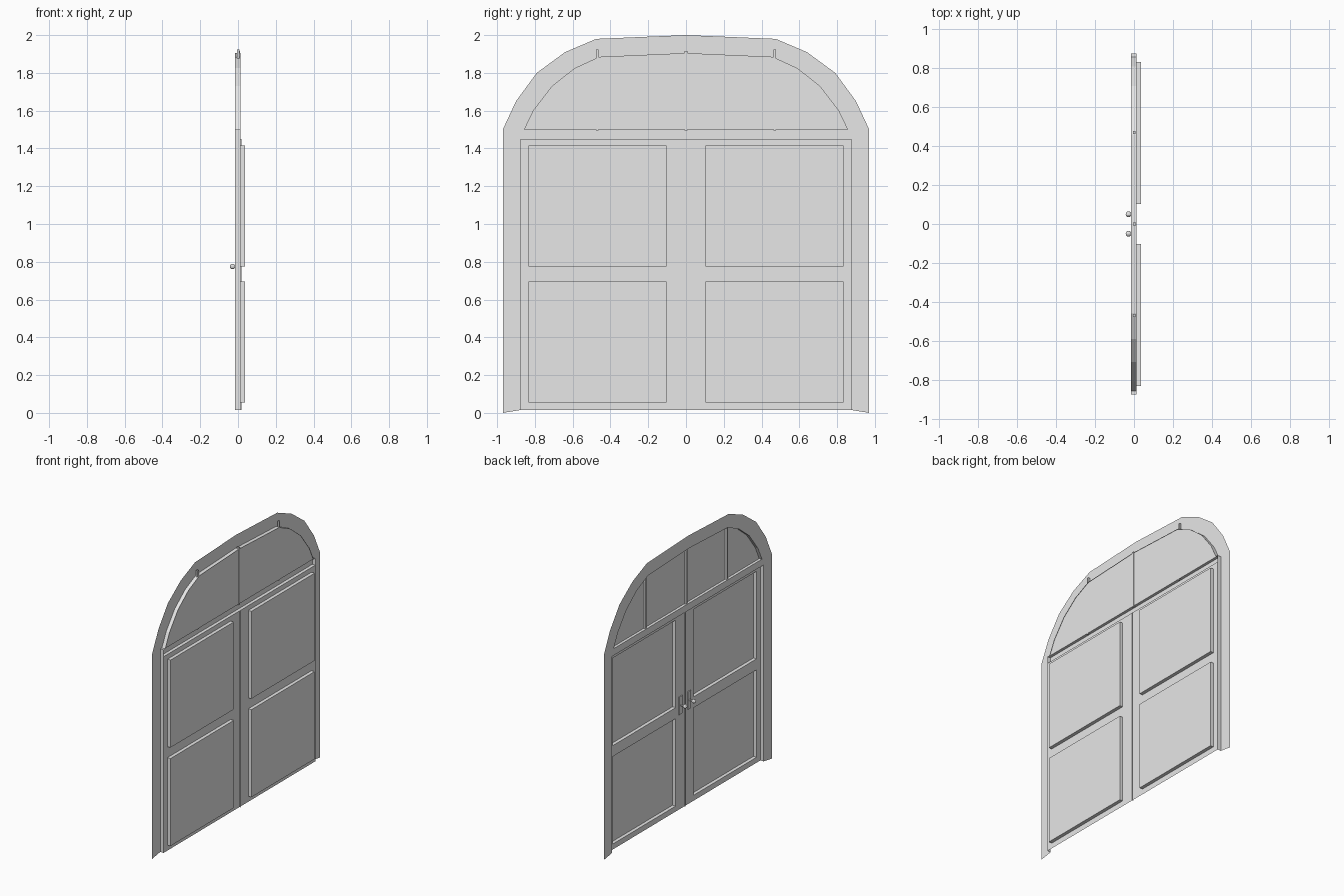
import bpy
import bmesh
from mathutils import Matrix

if "Cube" in bpy.data.objects:
    bpy.data.objects.remove(bpy.data.objects["Cube"], do_unlink=True)

grey = bpy.data.materials.new("plain_grey")
grey.use_nodes = True
grey.diffuse_color = (0.8, 0.8, 0.8, 1)
grey.node_tree.nodes["Principled BSDF"].inputs["Base Color"].default_value = (0.8, 0.8, 0.8, 1)

BACK, GLASS, DOOR = -0.015, 0.008, 0.012   # depths along x
SILL, HEAD, SPRING = 0.015, 1.45, 1.5      # heights
JAMB = 0.877                               # half width of the opening


def finish(name, bm):
    bmesh.ops.remove_doubles(bm, verts=bm.verts, dist=0.0001)
    mesh = bpy.data.meshes.new(name)
    bm.to_mesh(mesh)
    bm.free()
    mesh.materials.append(grey)
    obj = bpy.data.objects.new(name, mesh)
    bpy.context.collection.objects.link(obj)
    return obj


def both_sides(half):
    """Mirror a half outline that ends on the centre line."""
    return half + [(-y, z) for y, z in reversed(half[:-1])]


def strip(name, path_a, xa, path_b, xb):
    """Sheet of quads joining two outlines at two depths."""
    bm = bmesh.new()
    a = [bm.verts.new((xa, y, z)) for y, z in path_a]
    b = [bm.verts.new((xb, y, z)) for y, z in path_b]
    for i in range(len(a) - 1):
        bm.faces.new((a[i], a[i + 1], b[i + 1], b[i]))
    return finish(name, bm)


def box(name, x0, x1, y0, y1, z0, z1):
    bm = bmesh.new()
    bmesh.ops.create_cube(bm, size=1)
    for v in bm.verts:
        v.co = (x1 if v.co.x > 0 else x0, y1 if v.co.y > 0 else y0, z1 if v.co.z > 0 else z0)
    return finish(name, bm)


# Arched frame: a flat surround and the reveal running inward from it
outer = both_sides([(0.97, 0), (0.97, SPRING), (0.97, SPRING), (0.9, 1.65), (0.79, 1.8),
                    (0.64, 1.91), (0.475, 1.98), (0, 2)])
inner = both_sides([(JAMB, SILL), (JAMB, SPRING), (0.858, SPRING), (0.81, 1.6), (0.71, 1.73),
                    (0.59, 1.825), (0.46, 1.885), (0, 1.905)])
strip("arched_surround", outer, BACK, inner, BACK)
strip("frame_reveal", inner, BACK, inner, DOOR)

# Fanlight pane filling the arch
bm = bmesh.new()
bm.faces.new([bm.verts.new((GLASS, y, z)) for y, z in inner[2:-2]])
finish("fanlight_pane", bm)

# Transom: recessed face with a ledge above and below it
profile = [(GLASS, SPRING), (-0.012, SPRING), (-0.012, HEAD), (DOOR, HEAD)]
bm = bmesh.new()
rows = [[bm.verts.new((x, s * JAMB, z)) for s in (-1, 1)] for x, z in profile]
for p, q in zip(rows, rows[1:]):
    bm.faces.new((p[0], p[1], q[1], q[0]))
finish("transom", bm)

# Fanlight bars
for name, y, top in (("left_bar", 0.47, 1.925), ("middle_bar", 0, 1.915), ("right_bar", -0.47, 1.925)):
    box("fanlight_" + name, -0.006, 0.0075 if y else 0.011, y - 0.007, y + 0.007, 1.495, top)

# Door leaves: thin sheets with two panels each pushed outward
for name, side in (("left", 1), ("right", -1)):
    ys = sorted(side * y for y in (0, 0.102, 0.833, JAMB))
    zs = (SILL, 0.055, 0.695, 0.775, 1.415, HEAD)
    bm = bmesh.new()
    grid = [[bm.verts.new((DOOR, y, z)) for z in zs] for y in ys]
    panels = []
    for i in range(3):
        for j in range(5):
            f = bm.faces.new((grid[i][j], grid[i + 1][j], grid[i + 1][j + 1], grid[i][j + 1]))
            if i == 1 and j in (1, 3):
                panels.append(f)
    bm.normal_update()
    bmesh.ops.inset_individual(bm, faces=panels, thickness=0, depth=0.025)
    # Keep the panel walls, which share positions only at the rim
    finish(name + "_door_leaf", bm)

    # Handle plate, spindle and knob
    y, z = side * 0.05, 0.775
    box(name + "_handle_plate", 0.006, DOOR, y - 0.018, y + 0.018, z - 0.065, z + 0.065)
    bm = bmesh.new()
    bmesh.ops.create_cone(bm, cap_ends=True, segments=8, radius1=0.006, radius2=0.006, depth=0.035,
                          matrix=Matrix.Translation((-0.01, y, z)) @ Matrix.Rotation(1.5708, 4, "Y"))
    bmesh.ops.create_uvsphere(bm, u_segments=10, v_segments=6, radius=0.015,
                              matrix=Matrix.Translation((-0.028, y, z)) @ Matrix.Rotation(1.5708, 4, "Y"))
    finish(name + "_door_knob", bm)

# Thin meeting strip between the leaves
box("meeting_strip", 0.004, 0.018, -0.001, 0.001, SILL, HEAD)
